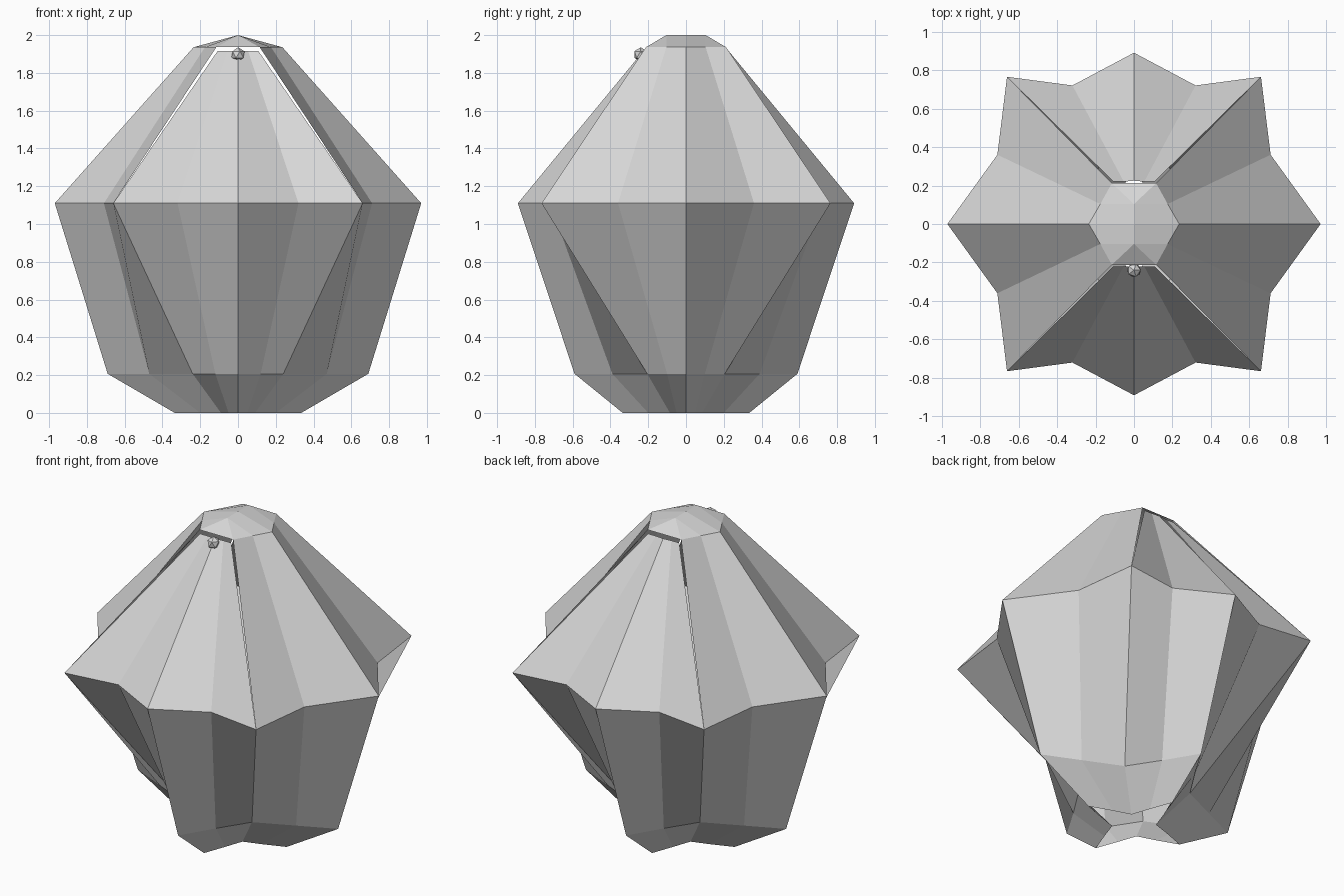
import bpy, bmesh

if "Cube" in bpy.data.objects:
    bpy.data.objects.remove(bpy.data.objects["Cube"])

grey = bpy.data.materials.new("light_grey")
grey.diffuse_color = (0.68, 0.68, 0.68, 1)
grey.use_nodes = True
grey.node_tree.nodes["Principled BSDF"].inputs["Base Color"].default_value = grey.diffuse_color


def finish(name, bm):
    """Turn a bmesh into a flat-shaded grey object with outward normals."""
    bmesh.ops.recalc_face_normals(bm, faces=bm.faces)
    bm.normal_update()
    score = 0
    for f in bm.faces:
        c = f.calc_center_median()
        c.z -= 1.0
        score += f.calc_area() * f.normal.dot(c)
    if score < 0:
        bmesh.ops.reverse_faces(bm, faces=bm.faces)
    me = bpy.data.meshes.new(name)
    bm.to_mesh(me)
    bm.free()
    me.materials.append(grey)
    ob = bpy.data.objects.new(name, me)
    bpy.context.collection.objects.link(ob)
    return ob


def petal(name, rows, flip, fold_out):
    """Loft mirrored half rows (edge, middle, ridge), listed bottom to top.

    Each half row holds (across, out) pairs; fold_out picks the fold of the bent quads.
    """
    bm = bmesh.new()
    grid = []
    for z, half, to_xy in rows:
        full = half + [(-a, o) for a, o in reversed(half[:-1])]
        grid.append([bm.verts.new((*to_xy(a, o * flip), z)) for a, o in full])
    for lo, up in zip(grid, grid[1:]):
        for j in range(4):
            o, i = (j, j + 1) if j < 2 else (j + 1, j)
            quad = [up[o], lo[o], lo[i], up[i]]
            if not fold_out:
                quad = quad[1:] + quad[:1]
            bm.faces.new(quad)
    finish(name, bm)


def along_y(a, o):
    return (a, -o)


def along_x(a, o):
    return (o, a)


# Front and back: folded lower petals, with separate flaps above
for side, s in (("front", 1), ("back", -1)):
    petal(side + "_petal", [
        (0.0, [(0.09, 0.085), (0.05, 0.2), (0, 0.335)], along_y),
        (0.207, [(0.24, 0.205), (0.12, 0.39), (0, 0.59)], along_y),
        (1.11, [(0.66, 0.765), (0.32, 0.72), (0, 0.89)], along_y)], s, False)
    petal(side + "_flap", [
        (1.11, [(0.66, 0.765), (0.32, 0.72), (0, 0.89)], along_y),
        (1.917, [(0.107, 0.22), (0.053, 0.22), (0, 0.225)], along_y)], s, False)

# Left and right: petals running from the foot up to the cap rim
for side, s in (("right", 1), ("left", -1)):
    petal(side + "_petal", [
        (0.0, [(0.085, 0.09), (0.05, 0.2), (0, 0.335)], along_x),
        (0.207, [(0.205, 0.24), (0.1, 0.47), (0, 0.69)], along_x),
        (1.11, [(0.765, 0.66), (0.36, 0.71), (0, 0.97)], along_x),
        (1.936, [(0.212, 0.115), (0.104, 0.175), (0, 0.235)], along_x)], s, True)

# Hipped cap with a short ridge
rim = [(0.115, -0.212), (0.175, -0.104), (0.235, 0), (0.175, 0.104), (0.115, 0.212)]
ridge = [(0, -0.104), (0, -0.104), (0, 0), (0, 0.104), (0, 0.104)]
bm = bmesh.new()
for s in (1, -1):
    for i in range(4):
        pts = [(s * x, y, 1.936) for x, y in (rim[i], rim[i + 1])]
        pts += [(x, y, 2.0) for x, y in dict.fromkeys((ridge[i + 1], ridge[i]))]
        bm.faces.new([bm.verts.new(p) for p in pts])
    # gable at each end of the ridge
    bm.faces.new([bm.verts.new(p) for p in
                  ((-0.115, s * 0.212, 1.936), (0.115, s * 0.212, 1.936), (0, s * 0.104, 2.0))])
bmesh.ops.remove_doubles(bm, verts=bm.verts, dist=0.0005)
finish("cap", bm)

# Small faceted knob on the front flap
bm = bmesh.new()
bmesh.ops.create_icosphere(bm, subdivisions=1, radius=0.039)
bmesh.ops.translate(bm, verts=bm.verts, vec=(0, -0.24, 1.897))
finish("knob", bm)
